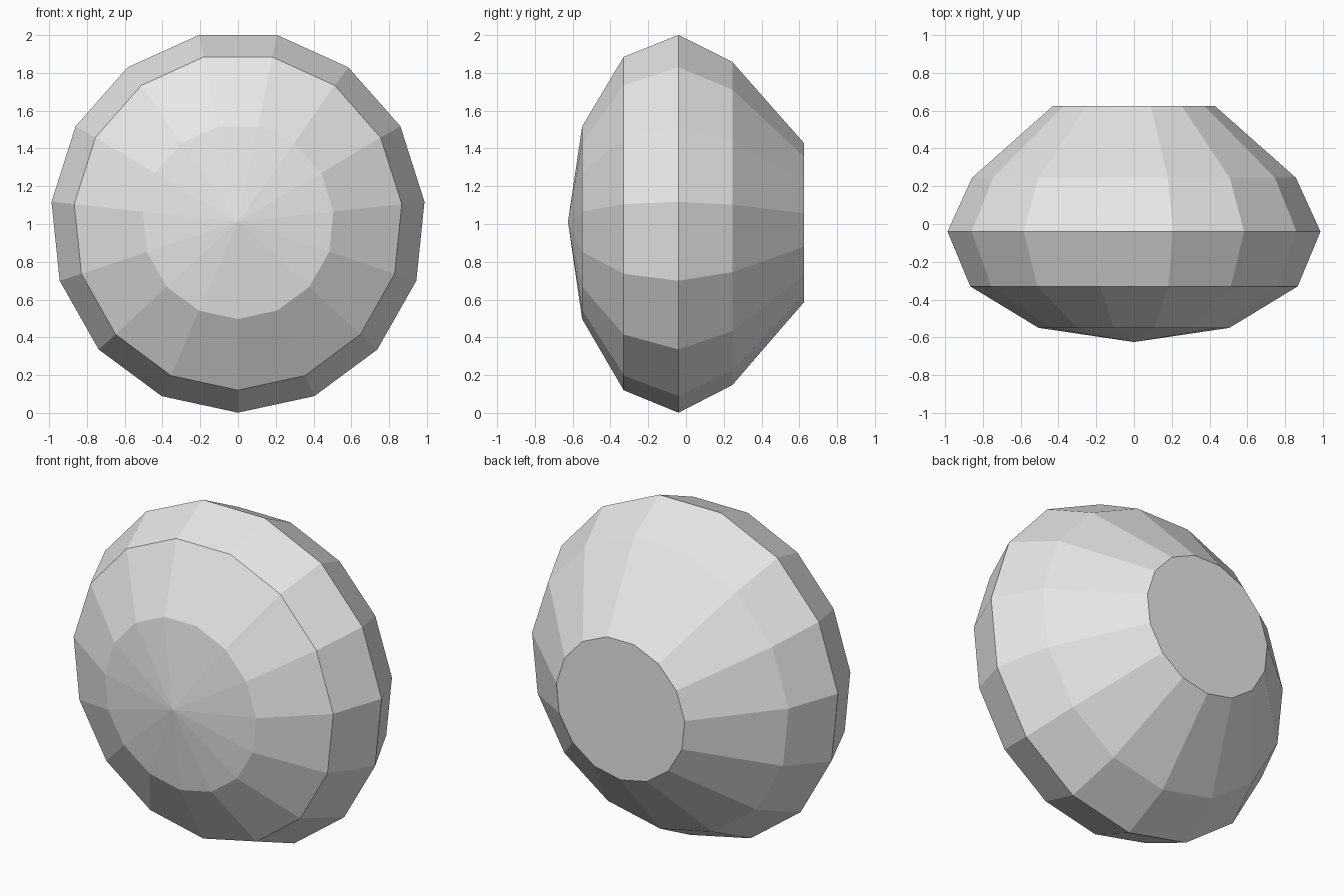
import bpy
import bmesh
from math import sin, cos, tau

cube = bpy.data.objects.get("Cube")
if cube:
    bpy.data.objects.remove(cube, do_unlink=True)

SIDES = 15
CENTRE_Z = 1.012

# Plain grey surface
grey = bpy.data.materials.new("light_grey")
grey.use_nodes = True
colour = (0.8, 0.8, 0.8, 1)
grey.diffuse_color = colour
grey.node_tree.nodes["Principled BSDF"].inputs["Base Color"].default_value = colour

# Rings from the front dome to the flat back: y, x radius, z radius
rings = [
    (-0.55, 0.508, 0.515),
    (-0.33, 0.872, 0.892),
    (-0.04, 0.993, 1.011),
    (0.245, 0.862, 0.865),
    (0.625, 0.431, 0.425),
]


def add_ring(bm, y, rx, rz):
    """One ring of the body, with a corner pointing straight down."""
    angles = [tau * i / SIDES for i in range(SIDES)]
    return [bm.verts.new((rx * sin(a), y, CENTRE_Z - rz * cos(a))) for a in angles]


bm = bmesh.new()
loops = [add_ring(bm, *ring) for ring in rings]

# Shallow faceted front point
tip = bm.verts.new((0, -0.625, CENTRE_Z))
for i in range(SIDES):
    bm.faces.new((tip, loops[0][i], loops[0][(i + 1) % SIDES]))

# Side bands
for front, back in zip(loops, loops[1:]):
    for i in range(SIDES):
        j = (i + 1) % SIDES
        bm.faces.new((front[i], back[i], back[j], front[j]))

# Flat back cap
bm.faces.new(loops[-1])
bmesh.ops.recalc_face_normals(bm, faces=bm.faces)

mesh = bpy.data.meshes.new("faceted_body")
bm.to_mesh(mesh)
bm.free()
mesh.materials.append(grey)
body = bpy.data.objects.new("faceted_body", mesh)
bpy.context.collection.objects.link(body)
